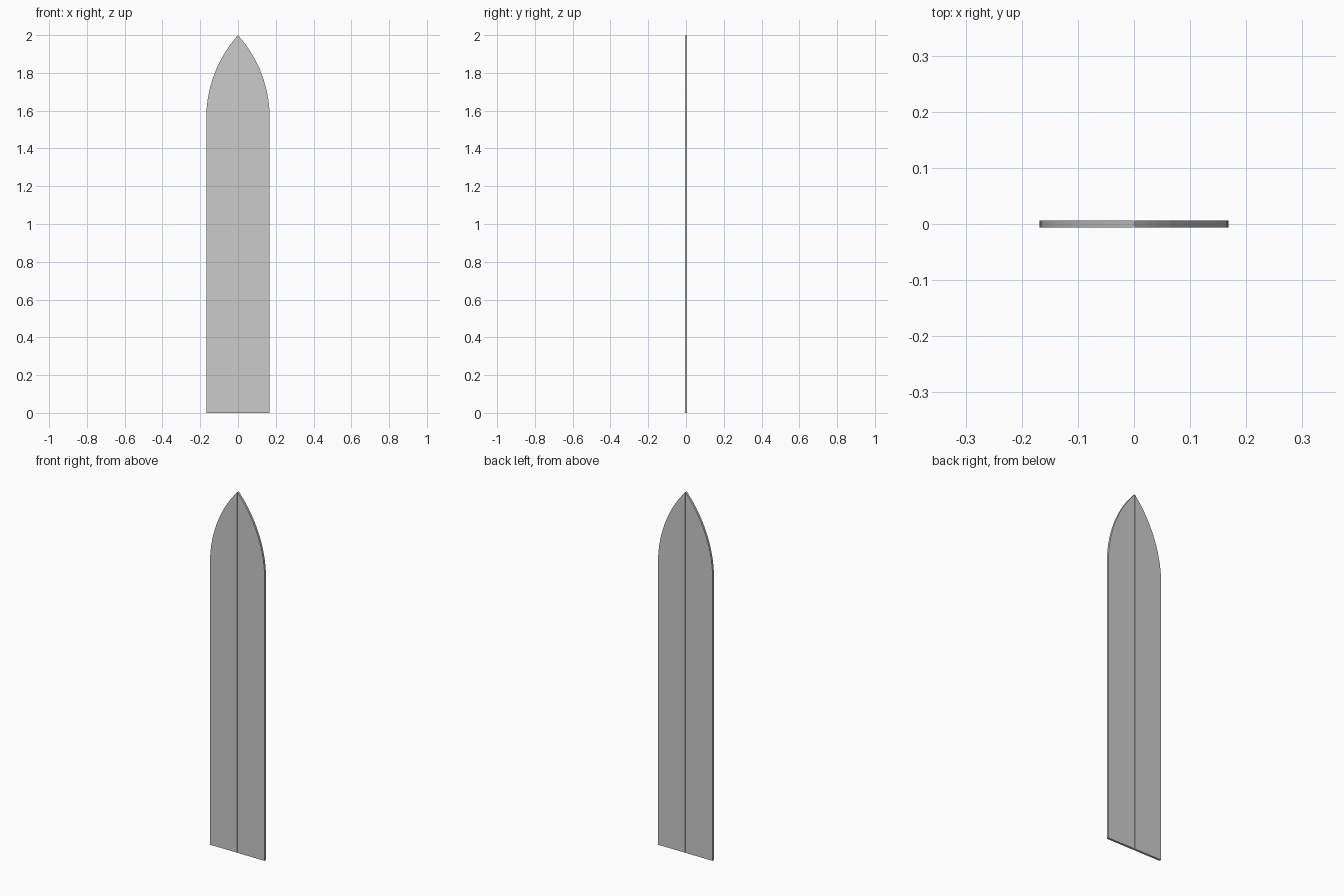
import bpy, bmesh, math

if "Cube" in bpy.data.objects:
    bpy.data.objects.remove(bpy.data.objects["Cube"])

W, GAP, T = 0.168, 0.0012, 0.012      # half width, half gap, thickness
SPRING, TOP = 1.56, 2.0               # start and tip of the pointed arch
H = TOP - SPRING
C = (H * H - W * W) / (2 * W)         # arc centre offset beyond the middle
R = W + C
SEGS = 14


def arch_leaf(name, side):
    # Half of a pointed arch outline, extruded to a thin panel
    pts = [(GAP, 0), (W, 0)]
    end = math.acos((C + GAP) / R)
    for i in range(SEGS + 1):
        a = end * i / SEGS
        pts.append((R * math.cos(a) - C, SPRING + R * math.sin(a)))
    bm = bmesh.new()
    face = bm.faces.new([bm.verts.new((side * x, -T / 2, z)) for x, z in pts])
    ext = bmesh.ops.extrude_face_region(bm, geom=[face])
    verts = [g for g in ext["geom"] if isinstance(g, bmesh.types.BMVert)]
    bmesh.ops.translate(bm, verts=verts, vec=(0, T, 0))
    bmesh.ops.recalc_face_normals(bm, faces=bm.faces)
    me = bpy.data.meshes.new(name)
    bm.to_mesh(me)
    bm.free()
    ob = bpy.data.objects.new(name, me)
    bpy.context.collection.objects.link(ob)


# Pair of door leaves
arch_leaf("left_door_leaf", -1)
arch_leaf("right_door_leaf", 1)
